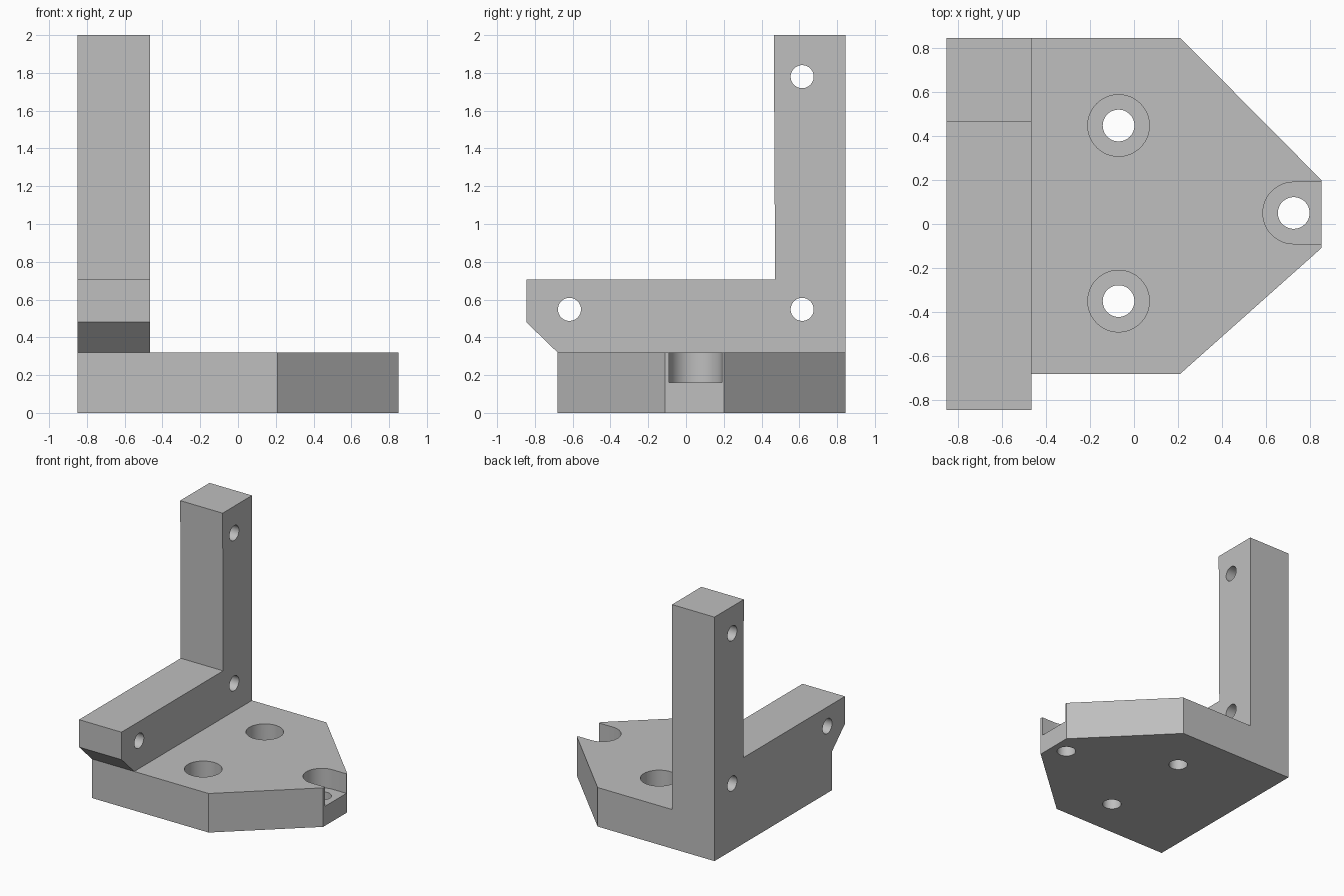
import bpy, bmesh, math
from mathutils import Vector

cube = bpy.data.objects.get("Cube")
if cube:
    bpy.data.objects.remove(cube, do_unlink=True)

grey = bpy.data.materials.new("plain grey")
grey.use_nodes = True
colour = (0.52, 0.52, 0.52, 1)
grey.diffuse_color = colour
grey.node_tree.nodes["Principled BSDF"].inputs["Base Color"].default_value = colour


def prism(name, outline, axis, low, high):
    """Extrude a flat outline along x (outline in y, z) or z (outline in x, y)."""
    place = (lambda a, b: (low, a, b)) if axis == "x" else (lambda a, b: (a, b, low))
    step = Vector((high - low, 0, 0)) if axis == "x" else Vector((0, 0, high - low))
    bm = bmesh.new()
    face = bm.faces.new([bm.verts.new(place(a, b)) for a, b in outline])
    result = bmesh.ops.extrude_face_region(bm, geom=[face])
    moved = [v for v in result["geom"] if isinstance(v, bmesh.types.BMVert)]
    bmesh.ops.translate(bm, verts=moved, vec=step)
    bmesh.ops.recalc_face_normals(bm, faces=bm.faces)
    mesh = bpy.data.meshes.new(name)
    bm.to_mesh(mesh)
    bm.free()
    obj = bpy.data.objects.new(name, mesh)
    bpy.context.collection.objects.link(obj)
    mesh.materials.append(grey)
    return obj


def arc(centre, radius, start=0, turn=math.tau, steps=48):
    count = steps if turn == math.tau else steps + 1
    angles = [start + turn * i / steps for i in range(count)]
    return [(centre[0] + radius * math.cos(t), centre[1] + radius * math.sin(t)) for t in angles]


def combine(target, tool, operation):
    mod = target.modifiers.new(operation.lower(), "BOOLEAN")
    mod.operation = operation
    mod.solver = "EXACT"
    mod.object = tool
    bpy.context.view_layer.objects.active = target
    bpy.ops.object.modifier_apply(modifier=mod.name)
    bpy.data.objects.remove(tool, do_unlink=True)


BACK, FRONT, SIDE, INNER, TOP = 0.845, -0.68, -0.85, -0.465, 0.32

# Base plate with two slanted corners
bracket = prism("mounting_bracket", [
    (SIDE, FRONT), (0.21, FRONT), (0.85, -0.11),
    (0.85, 0.2), (0.21, BACK), (SIDE, BACK)], "z", 0, TOP)

# L-shaped wall with a chamfered front foot
wall = prism("upright_wall", [
    (FRONT, TOP), (-0.845, 0.48), (-0.845, 0.705), (0.472, 0.705),
    (0.465, 2), (BACK, 2), (BACK, TOP)], "x", SIDE, INNER)
combine(bracket, wall, "UNION")

# Bolt holes through the plate, with round counterbores
edge_hole = (0.725, 0.05)
plate_holes = [(-0.07, 0.447), (-0.07, -0.35)]
for spot in plate_holes + [edge_hole]:
    combine(bracket, prism("bolt_hole", arc(spot, 0.072), "z", -0.1, 0.5), "DIFFERENCE")
for spot in plate_holes:
    combine(bracket, prism("counterbore", arc(spot, 0.14), "z", 0.16, 0.5), "DIFFERENCE")

# Counterbore that opens through the plate's right edge
slot = arc(edge_hole, 0.14, math.pi / 2, math.pi, 24) + [(1, -0.09), (1, 0.19)]
combine(bracket, prism("edge_slot", slot, "z", 0.16, 0.5), "DIFFERENCE")

# Holes across the wall
for spot in [(0.615, 1.78), (0.615, 0.548), (-0.617, 0.548)]:
    combine(bracket, prism("wall_hole", arc(spot, 0.061), "x", -1, -0.3), "DIFFERENCE")

bpy.ops.object.select_all(action="DESELECT")
bracket.select_set(True)
bpy.context.view_layer.objects.active = bracket
bpy.ops.object.shade_smooth_by_angle(angle=math.radians(30))
